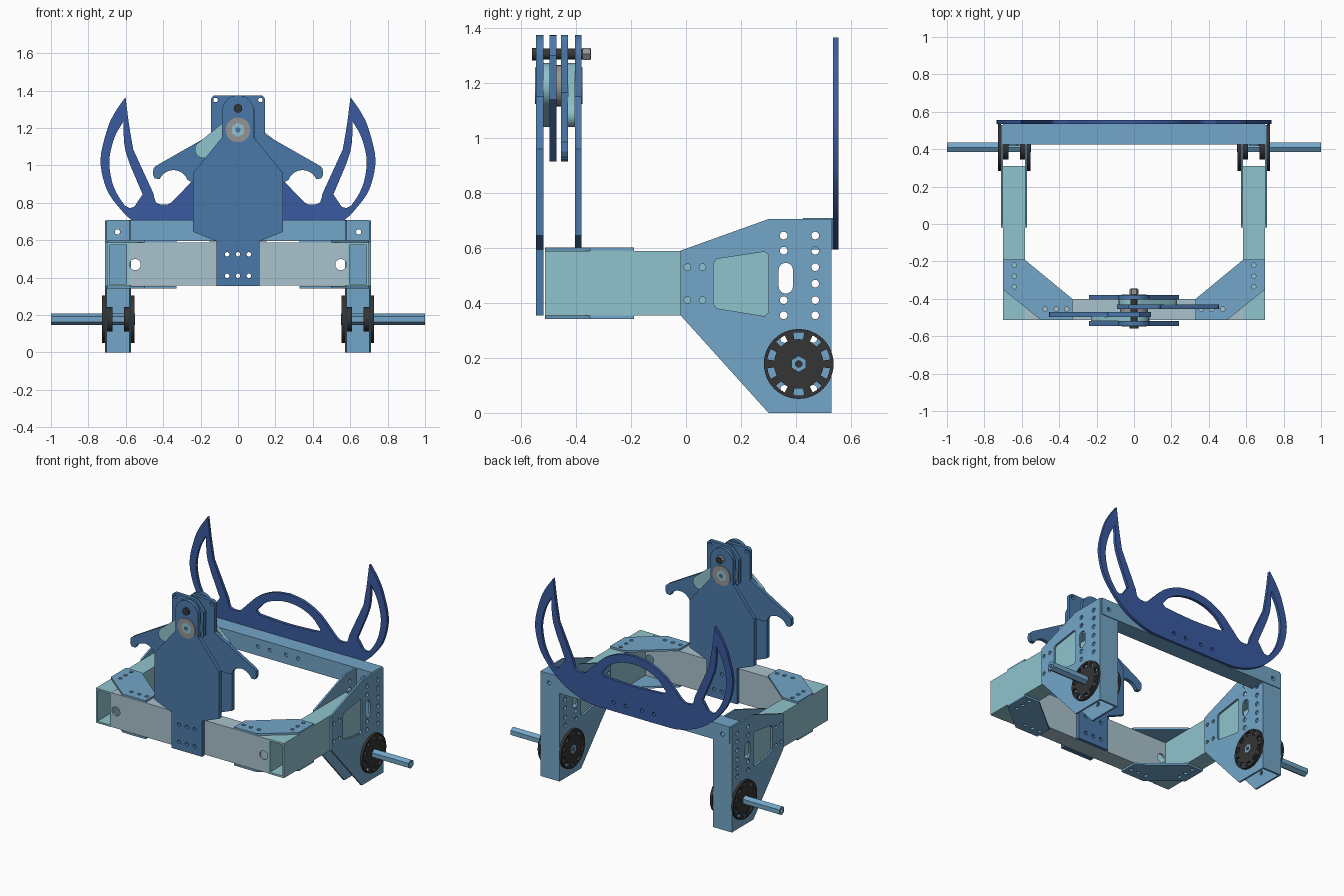
import bpy, bmesh
from math import sin, cos, pi, radians
from mathutils import Matrix, Vector

if "Cube" in bpy.data.objects:
    bpy.data.objects.remove(bpy.data.objects["Cube"])

def mat(name, r, g, b):
    m = bpy.data.materials.new(name)
    m.diffuse_color = (r, g, b, 1)
    m.use_nodes = True
    m.node_tree.nodes["Principled BSDF"].inputs["Base Color"].default_value = m.diffuse_color
    return m

NAVY = mat("navy", .042, .102, .35)
BLUE = mat("mid_blue", .07, .19, .40)
SKY = mat("sky_blue", .17, .38, .58)
TEAL = mat("pale_teal", .28, .55, .61)
PALE = mat("pale_grey_blue", .40, .54, .61)
DARK = mat("charcoal", .035, .035, .035)
STEEL = mat("steel", .3, .3, .3)

# profile plane -> world axes
PLANES = {
    "xy": Matrix.Identity(3),
    "xz": Matrix(((1, 0, 0), (0, 0, -1), (0, 1, 0))),
    "yz": Matrix(((0, 0, 1), (1, 0, 0), (0, 1, 0))),
}
NORMAL = {"xy": Vector((0, 0, 1)), "xz": Vector((0, 1, 0)), "yz": Vector((1, 0, 0))}

def plate(name, plane, outline, d0, d1, m, holes=()):
    """Extrude a flat profile with holes between two depths along its normal."""
    cu = bpy.data.curves.new(name, "CURVE")
    cu.dimensions, cu.fill_mode = "2D", "BOTH"
    cu.extrude = abs(d1 - d0) / 2
    for pts in (outline, *holes):
        sp = cu.splines.new("POLY")
        sp.points.add(len(pts) - 1)
        for p, (a, b) in zip(sp.points, pts):
            p.co = (a, b, 0, 1)
        sp.use_cyclic_u = True
    tmp = bpy.data.objects.new(name + "_curve", cu)
    bpy.context.collection.objects.link(tmp)
    me = bpy.data.meshes.new_from_object(tmp.evaluated_get(bpy.context.evaluated_depsgraph_get()))
    bpy.data.objects.remove(tmp)
    bpy.data.curves.remove(cu)
    me.transform(Matrix.Translation(NORMAL[plane] * (d0 + d1) / 2) @ PLANES[plane].to_4x4())
    bm = bmesh.new()
    bm.from_mesh(me)
    bmesh.ops.remove_doubles(bm, verts=bm.verts, dist=1e-5)
    bmesh.ops.recalc_face_normals(bm, faces=bm.faces)
    bm.to_mesh(me)
    bm.free()
    me.name = name
    me.materials.clear()
    me.materials.append(m)
    ob = bpy.data.objects.new(name, me)
    bpy.context.collection.objects.link(ob)
    return ob

def circle(a, b, r, n=20, rot=0):
    return [(a + r * cos(2 * pi * i / n + rot), b + r * sin(2 * pi * i / n + rot)) for i in range(n)]

def arc(a, b, r, t0, t1, n=8):
    return [(a + r * cos(radians(t0 + (t1 - t0) * i / n)), b + r * sin(radians(t0 + (t1 - t0) * i / n)))
            for i in range(n + 1)]

def rect(a0, a1, b0, b1):
    return [(a0, b0), (a1, b0), (a1, b1), (a0, b1)]

def flip(pts):
    return [(-a, b) for a, b in reversed(pts)]

def spline(pts, n=5):
    """Smooth open path through the points."""
    v = [Vector(p) for p in pts]
    v = [2 * v[0] - v[1]] + v + [2 * v[-1] - v[-2]]
    out = []
    for p0, p1, p2, p3 in zip(v, v[1:], v[2:], v[3:]):
        for i in range(n):
            t = i / n
            out.append(tuple(.5 * (2 * p1 + (p2 - p0) * t + (2 * p0 - 5 * p1 + 4 * p2 - p3) * t * t
                                   + (3 * p1 - p0 - 3 * p2 + p3) * t ** 3)))
    return out + [tuple(pts[-1])]

def cross_tube(name, hx, y0, y1, z0, z1, m, holes, w=.012):
    plate(name + "_front", "xz", rect(-hx, hx, z0, z1), y0, y0 + w, m, holes)
    plate(name + "_back", "xz", rect(-hx, hx, z0, z1), y1 - w, y1, m, holes)
    plate(name + "_top", "xy", rect(-hx, hx, y0 + w, y1 - w), z1 - w, z1, m)
    plate(name + "_bottom", "xy", rect(-hx, hx, y0 + w, y1 - w), z0, z0 + w, m)

# front and rear cross tubes
bolt_holes = [circle(x, z, .012) for x in (-.058, 0, .058) for z in (.41, .525)]
cross_tube("front_tube", .583, -.512, -.40, .357, .587, PALE,
           bolt_holes + [circle(s * .55, .47, .03, 16) for s in (-1, 1)])
fin_holes = [circle(x, .655, .012) for x in (-.15, -.06, .06, .15)]
cross_tube("rear_rail", .70, .425, .535, .595, .708, SKY,
           fin_holes + [circle(s * .645, .645, .014) for s in (-1, 1)])

AY, AZ = .41, .178
side_shape = [(-.02, .59), (.30, .705), (.53, .705), (.53, 0), (.30, 0), (-.02, .355)]
side_holes = [circle(y, z, .014) for y in (.355, .47) for z in (.645, .59, .53, .47, .41, .355)
              if not (y < .4 and .45 < z < .54)]
side_holes += [circle(y, z, .012) for y in (.005, .06) for z in (.41, .53)]
side_holes += [[(.10, .395), (.112, .38), (.285, .352), (.30, .365), (.30, .575), (.285, .586), (.112, .56), (.10, .545)],
               arc(.363, .52, .026, 0, 180) + arc(.363, .46, .026, 180, 360)]
side_holes += [circle(AY + .105 * cos(k), AZ + .105 * sin(k), .014) for k in (pi / 3, 2 * pi / 3, 4 * pi / 3, 5 * pi / 3)]
gusset = [(.70, -.19), (.585, -.19), (.33, -.40), (.33, -.512), (.50, -.512), (.70, -.35)]
gusset_holes = [circle(.64, y, .012) for y in (-.22, -.28, -.335)] + [circle(x, -.455, .012) for x in (.475, .415, .36)]
hub_windows = [arc(AY, AZ, .115, a, a + 20, 5) + arc(AY, AZ, .09, a + 20, a, 5) for a in range(8, 368, 36)]

for s, side in ((1, "right"), (-1, "left")):
    def m_(pts):
        return pts if s > 0 else flip(pts)
    # side arm tube, open at the ends
    plate(side + "_arm_tube", "xz", m_(rect(.583, .70, .355, .588)), -.512, .31, TEAL,
          [m_(rect(.595, .688, .367, .576))])
    # corner gussets above and below
    for lv, z in (("upper", .588), ("lower", .342)):
        plate(f"{side}_{lv}_gusset", "xy", m_(gusset), z, z + .013, SKY, [m_(h) for h in gusset_holes])
    # rear leg: two plates and a back web
    for nm, x0, x1 in (("outer", .70, .712), ("inner", .571, .583)):
        plate(f"{side}_leg_{nm}_plate", "yz", side_shape, s * x0, s * x1, SKY, side_holes)
    plate(side + "_leg_web", "xz", m_(rect(.583, .70, 0, .596)), .517, .53, SKY)
    # hubs on both plates
    for nm, x0, x1, b0, b1 in (("outer", .712, .728, .67, .70), ("inner", .553, .571, .583, .61)):
        plate(f"{side}_{nm}_hub", "yz", circle(AY, AZ, .127, 48), s * x0, s * x1, DARK, hub_windows)
        plate(f"{side}_{nm}_bearing", "yz", circle(AY, AZ, .065, 32), s * b0, s * b1, DARK)
    # hexagonal axle
    plate(side + "_axle", "yz", circle(AY, AZ, .03, 6, pi / 2), s * .55, s, SKY, [circle(AY, AZ, .012, 16)])
    # rail bolt collar
    plate(side + "_rail_collar", "xz", circle(s * .645, .645, .027, 24), .418, .425, SKY,
          [circle(s * .645, .645, .014)])

# rear horned fin
outer = spline([(0, .595), (-.18, .595), (-.33, .60), (-.46, .64), (-.56, .70), (-.64, .78), (-.705, .88),
                (-.735, 1.03), (-.70, 1.19), (-.66, 1.28), (-.602, 1.365)])
inner = spline([(-.60, 1.355), (-.583, 1.22), (-.56, 1.085)], 3) + [(-.452, .85)]
inner += spline([(-.447, .825), (-.435, .80), (-.40, .79), (-.36, .80), (-.30, .86), (-.22, .935), (-.11, .988), (0, 1.005)])
half = outer[1:] + inner[:-1]
horn_window = spline([(-.613, 1.235), (-.66, 1.15), (-.688, 1.03), (-.675, .92), (-.645, .845), (-.605, .785)])
horn_window += spline([(-.58, .772), (-.555, .78), (-.54, .80)], 3) + spline([(-.51, .845), (-.60, 1.07), (-.613, 1.225)], 3)
arch_window = spline([(-.24, .83), (-.18, .895), (-.10, .935), (0, .95), (.10, .935), (.18, .895), (.24, .83)])
arch_window += spline([(.22, .81), (0, .80), (-.22, .81)], 3)
plate("horned_fin", "xz", [outer[0]] + half + [inner[-1]] + flip(half), .535, .555, NAVY,
      [horn_window, flip(horn_window), arch_window] + fin_holes)

# tower face plates, in front of and behind the front tube
th = [(-.115, .355), (-.115, .595), (-.24, .645), (-.24, .96), (-.085, 1.15)] + arc(0, 1.29, .085, 180, 95, 8)
for nm, y0, y1 in (("front", -.545, -.518), ("back", -.404, -.38)):
    plate(f"tower_{nm}_plate", "xz", th + flip(th), y0, y1, BLUE, bolt_holes)

# hooked swing plates
hook = [(.09, 1.14), (.09, 1.30), (.03, 1.372)] + arc(-.12, 1.35, .025, 90, 180, 5) + [(-.145, 1.165), (-.435, 1.0)]
hook += [(-.452, .985), (-.455, .95), (-.445, .93), (-.425, .928)]
hook += arc(-.345, .895, .08, 155, 20, 12) + [(-.255, .915), (-.16, .915)]
ear = [circle(-.12, 1.35, .012)]
plate("left_hook", "xz", hook, -.496, -.471, BLUE, ear)
plate("right_hook", "xz", flip(hook), -.455, -.43, BLUE, [flip(h) for h in ear])

# link spacers and pivot
link = arc(0, 1.19, .082, 120, -60, 12) + arc(-.185, 1.085, .046, 300, 120, 8)
plate("front_link", "xz", link, -.518, -.496, TEAL)
plate("back_link", "xz", flip(link), -.43, -.404, TEAL)
plate("middle_spacer", "xz", circle(0, 1.19, .075, 32), -.471, -.455, STEEL)
for nm, y0, y1 in (("front", -.549, -.545), ("back", -.38, -.376)):
    plate(nm + "_pivot_ring", "xz", circle(0, 1.19, .066, 32), y0, y1, STEEL, [circle(0, 1.19, .038, 6, pi / 2)])
    plate(nm + "_pivot_core", "xz", circle(0, 1.19, .038, 6, pi / 2), y0, y1, TEAL, [circle(0, 1.19, .014)])

# top bolt with head and nut
plate("top_bolt", "xz", circle(0, 1.305, .02, 20), -.555, -.345, DARK)
plate("top_bolt_head", "xz", circle(0, 1.305, .023, 20), -.56, -.545, DARK)
plate("top_nut", "xz", circle(0, 1.305, .025, 6), -.375, -.35, STEEL)

# shading
for ob in bpy.context.collection.objects:
    ob.select_set(True)
    bpy.context.view_layer.objects.active = ob
bpy.ops.object.shade_smooth_by_angle(angle=radians(25))
